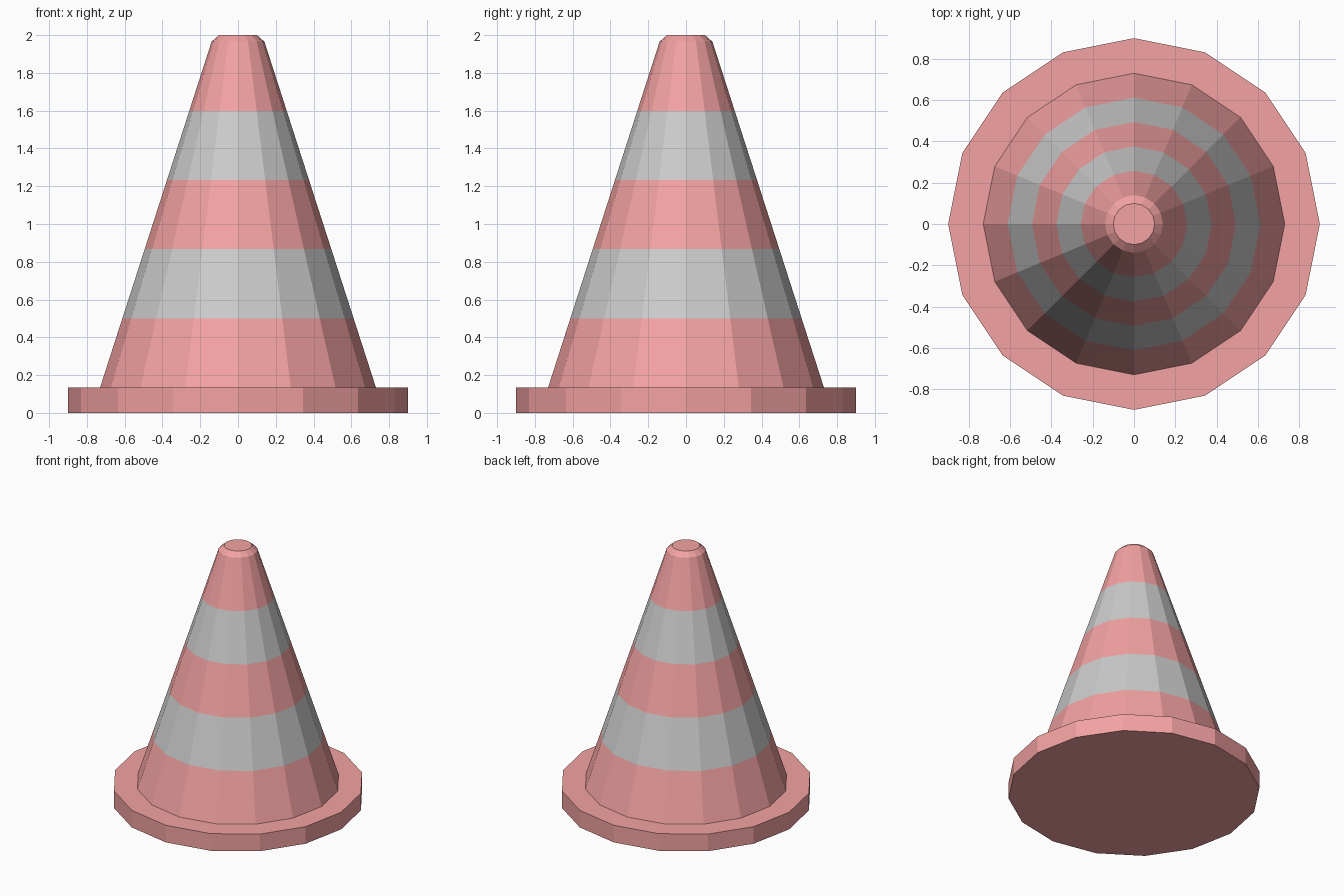
import bpy, bmesh
from math import cos, sin, pi

if "Cube" in bpy.data.objects:
    bpy.data.objects.remove(bpy.data.objects["Cube"])

SIDES = 16

red = bpy.data.materials.new("red_plastic")
red.diffuse_color = (0.9, 0.36, 0.36, 1)
red.use_nodes = True
red.node_tree.nodes["Principled BSDF"].inputs["Base Color"].default_value = red.diffuse_color


def lathe(name, profile, mat=None, cap_bottom=False, cap_top=False):
    """Revolve (radius, z) points into a flat-faced ring."""
    bm = bmesh.new()
    rings = [[bm.verts.new((r * cos(2 * pi * i / SIDES), r * sin(2 * pi * i / SIDES), z))
              for i in range(SIDES)] for r, z in profile]
    for lo, hi in zip(rings, rings[1:]):
        for i in range(SIDES):
            j = (i + 1) % SIDES
            bm.faces.new((lo[i], lo[j], hi[j], hi[i]))
    if cap_bottom:
        bm.faces.new(rings[0][::-1])
    if cap_top:
        bm.faces.new(rings[-1])
    mesh = bpy.data.meshes.new(name)
    bm.to_mesh(mesh)
    bm.free()
    if mat:
        mesh.materials.append(mat)
    obj = bpy.data.objects.new(name, mesh)
    bpy.context.collection.objects.link(obj)
    return obj


# Disc foot with a flat ledge running in to the cone
lathe("base", [(0.9, 0), (0.9, 0.135), (0.73, 0.135)], red, cap_bottom=True)

# Five equal bands up the cone, alternating red and grey
Z0, Z1, R0, R1 = 0.135, 1.965, 0.73, 0.14
levels = [(R0 + (R1 - R0) * k / 5, Z0 + (Z1 - Z0) * k / 5) for k in range(6)]
names = ["lower_band", "lower_stripe", "middle_band", "upper_stripe"]
for k, name in enumerate(names):
    lathe(name, levels[k:k + 2], red if k % 2 == 0 else None)

# Top band with bevelled, closed tip
lathe("tip", levels[4:] + [(0.1, 2.0)], red, cap_top=True)
